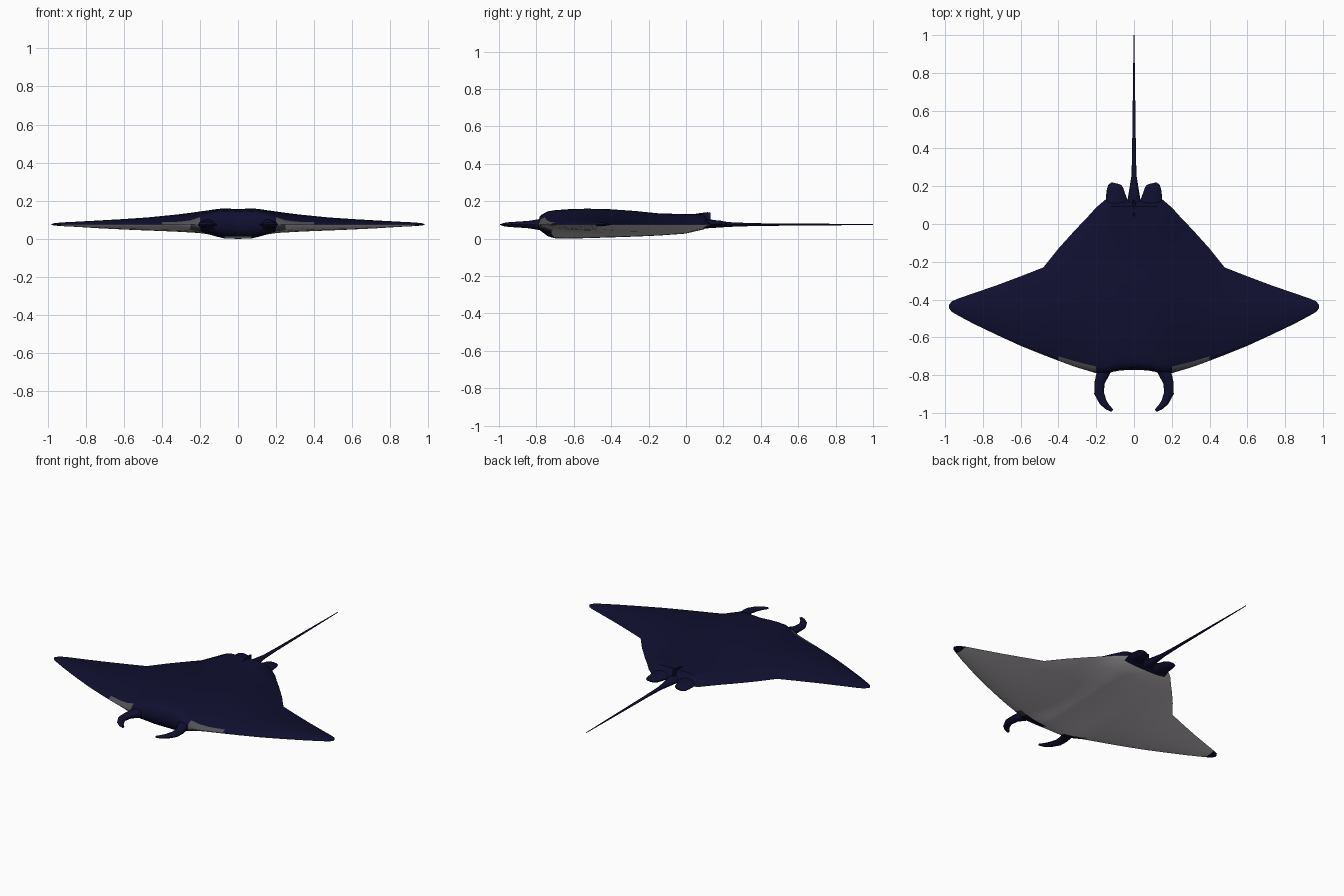
import bpy, bmesh, math

if "Cube" in bpy.data.objects:
    bpy.data.objects.remove(bpy.data.objects["Cube"])

EDGE = 0.075  # height of the rim of the disc


def material(name, rgb):
    m = bpy.data.materials.new(name)
    m.diffuse_color = (*rgb, 1)
    m.use_nodes = True
    m.node_tree.nodes["Principled BSDF"].inputs["Base Color"].default_value = m.diffuse_color
    return m


NAVY = material("navy_skin", (0.005, 0.005, 0.03))
PALE = material("pale_belly", (0.55, 0.52, 0.55))
GREY = material("grey_patch", (0.085, 0.083, 0.095))


def finish(name, rings, mats, rule=None, angle=50):
    """Skin a list of closed rings, cap the ends and shade smooth."""
    bm = bmesh.new()
    loops = [[bm.verts.new(p) for p in r] for r in rings]
    n = len(loops[0])
    for a, b in zip(loops, loops[1:]):
        for i in range(n):
            j = (i + 1) % n
            f = bm.faces.new((a[i], a[j], b[j], b[i]))
            if rule:
                f.material_index = rule(i, f.calc_center_median())
    bm.faces.new(loops[0])
    bm.faces.new(loops[-1])
    bmesh.ops.recalc_face_normals(bm, faces=bm.faces)
    me = bpy.data.meshes.new(name)
    bm.to_mesh(me)
    bm.free()
    for m in mats:
        me.materials.append(m)
    ob = bpy.data.objects.new(name, me)
    bpy.context.collection.objects.link(ob)
    bpy.ops.object.select_all(action='DESELECT')
    bpy.context.view_layer.objects.active = ob
    ob.select_set(True)
    bpy.ops.object.shade_smooth_by_angle(angle=math.radians(angle))
    return ob


def loft(name, path, sides=8):
    """Tapered limb; path rows are x, y, z, half width, half height."""
    rings = []
    for k, (x, y, z, w, h) in enumerate(path):
        a, b = path[max(k - 1, 0)], path[min(k + 1, len(path) - 1)]
        dx, dy = b[0] - a[0], b[1] - a[1]
        d = math.hypot(dx, dy)
        nx, ny = dy / d, -dx / d
        ring = []
        for i in range(sides):
            t = math.tau * i / sides
            ring.append((x + nx * w * math.cos(t), y + ny * w * math.cos(t),
                         z + h * math.sin(t)))
        rings.append(ring)
    return finish(name, rings, [NAVY])


# Disc: chord sections across the span, blunt at the head, thin on the wings
CHORD = [0, .012, .04, .08, .15, .27, .4, .55, .7, .85, .96, 1]
HEAD_TOP = [0, .65, .83, .9, .96, 1, .97, .86, .7, .66, .66, 0]
HEAD_LOW = [0, .6, .85, .98, 1, .97, .92, .86, .78, .65, .35, 0]
WING_TOP = [0, .14, .28, .42, .62, .88, 1, .95, .72, .38, .1, 0]
WING_LOW = [0, .2, .4, .6, .8, .97, 1, .9, .68, .36, .1, 0]
# x, front y, back y, height above the rim, depth below the rim
SPAN = [(0, -.772, .13, .081, .075), (.07, -.775, .13, .085, .073),
        (.11, -.782, .13, .082, .064), (.15, -.793, .13, .077, .054),
        (.2, -.79, .088, .07, .046), (.25, -.775, .032, .062, .042),
        (.31, -.757, -.03, .054, .038), (.4, -.724, -.13, .045, .034),
        (.48, -.693, -.23, .037, .031), (.6, -.645, -.277, .029, .026),
        (.72, -.59, -.322, .022, .02), (.85, -.528, -.367, .015, .012),
        (.93, -.485, -.394, .011, .008), (.965, -.465, -.41, .007, .005),
        (.98, -.445, -.43, .002, .002)]


def section(side, x, front, back, up, down):
    t = min(max((x - .1) / .2, 0), 1)
    t = t * t * (3 - 2 * t)
    mix = lambda a, b: a + (b - a) * t
    ys = [front + (back - front) * c for c in CHORD]
    top = [(side * x, y, EDGE + up * mix(a, b))
           for y, a, b in zip(ys, HEAD_TOP, WING_TOP)]
    low = [(side * x, y, EDGE - down * mix(a, b))
           for y, a, b in zip(ys, HEAD_LOW, WING_LOW)]
    return top + low[-2:0:-1]


def skin_rule(i, c):
    x = abs(c.x)
    last = len(CHORD) - 1
    if i < last:                                  # back, with rim patches
        return 2 if i < 2 and .22 < x < .42 else 0
    if x > .93 or c.y > .1:                       # dark tips and rear rim
        return 0
    if x < .2 and c.y < -.72:                     # dark mouth
        return 0
    if x < .23 and c.y < -.72:
        return 2
    return 1


rings = [section(-1, *s) for s in reversed(SPAN[1:])] + [section(1, *s) for s in SPAN]
finish("body_disc", rings, [NAVY, PALE, GREY], skin_rule)

# Curled head fins and rounded rear lobes, mirrored
HEAD_FIN = [(.14, -.75, .075, .03, .035), (.167, -.797, .075, .033, .027),
            (.182, -.84, .075, .027, .02), (.185, -.895, .075, .026, .016),
            (.163, -.945, .075, .02, .013), (.138, -.972, .075, .014, .009),
            (.114, -.988, .075, .008, .004)]
REAR_LOBE = [(.085, .04, .085, .055, .03), (.092, .12, .08, .058, .024),
             (.098, .16, .078, .05, .02), (.1, .19, .078, .043, .017),
             (.1, .207, .078, .035, .012), (.098, .216, .078, .02, .005)]
for side, label in ((1, "right"), (-1, "left")):
    for name, path in (("head_fin", HEAD_FIN), ("rear_lobe", REAR_LOBE)):
        loft(f"{name}_{label}", [(side * p[0], *p[1:]) for p in path])

# Whip tail
loft("tail", [(0, .05, .08, .045, .03), (0, .13, .078, .034, .022),
              (0, .19, .076, .024, .016), (0, .26, .075, .013, .011),
              (0, .4, .075, .01, .007), (0, .7, .075, .006, .005),
              (0, 1, .075, .002, .002)])

# Small dorsal fin at the tail base
loft("dorsal_fin", [(0, -.02, .11, .004, .01), (0, .06, .11, .008, .028),
                    (0, .115, .11, .008, .036), (0, .13, .11, .004, .034)], 6)
